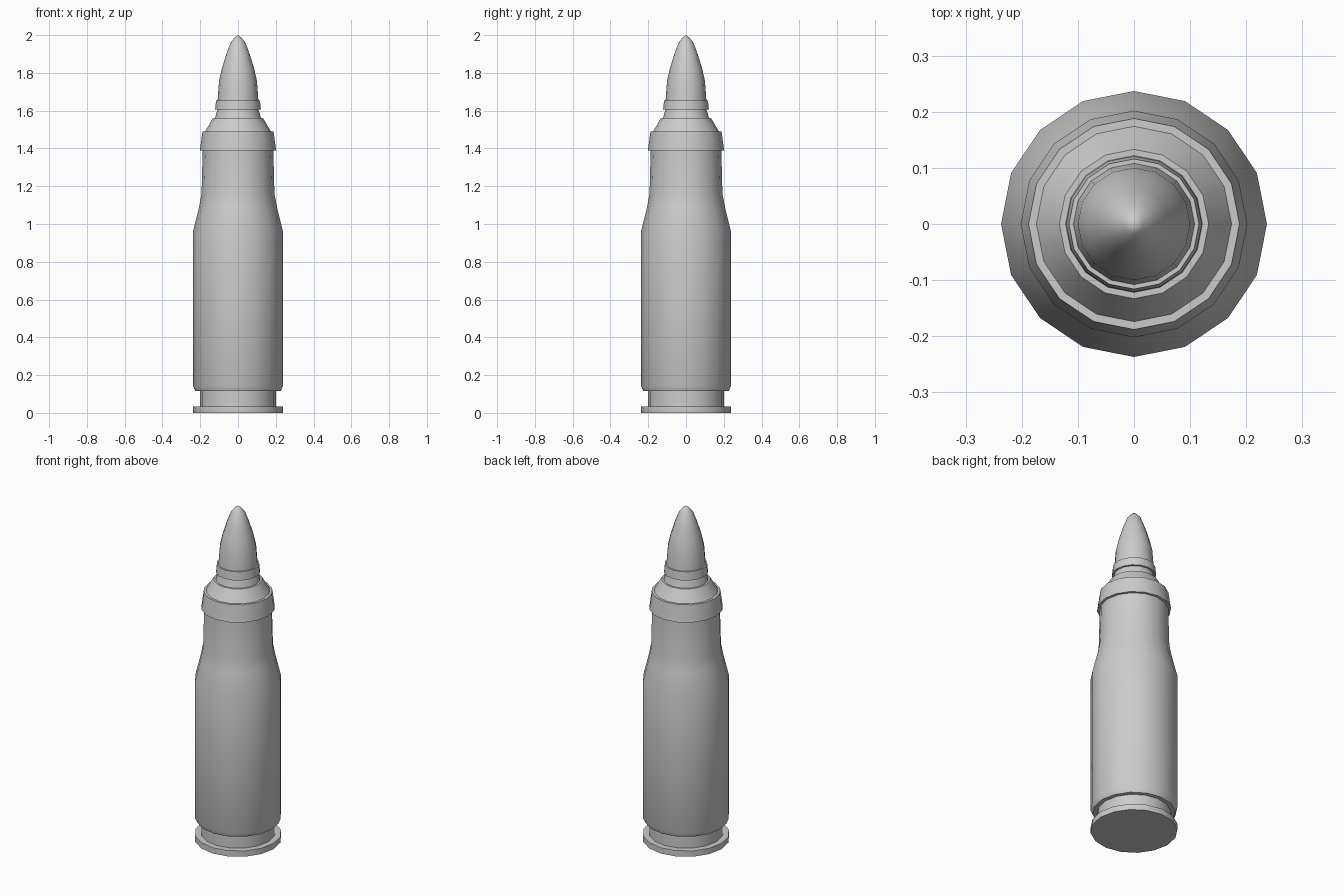
import bpy, bmesh, math

if "Cube" in bpy.data.objects:
    bpy.data.objects.remove(bpy.data.objects["Cube"])

SIDES = 16


def lathe(name, profile, smooth_angle=30):
    """Revolve (radius, z) points around z; radius 0 closes to a pole."""
    bm = bmesh.new()
    rings = []
    for r, z in profile:
        if r == 0:
            rings.append([bm.verts.new((0, 0, z))] * SIDES)
        else:
            rings.append([bm.verts.new((r * math.cos(2 * math.pi * i / SIDES),
                                        r * math.sin(2 * math.pi * i / SIDES), z))
                          for i in range(SIDES)])
    for a, b in zip(rings, rings[1:]):
        for i in range(SIDES):
            j = (i + 1) % SIDES
            bm.faces.new(dict.fromkeys((a[i], a[j], b[j], b[i])))
    bmesh.ops.recalc_face_normals(bm, faces=bm.faces)
    mesh = bpy.data.meshes.new(name)
    bm.to_mesh(mesh)
    bm.free()
    obj = bpy.data.objects.new(name, mesh)
    bpy.context.collection.objects.link(obj)
    bpy.ops.object.select_all(action='DESELECT')
    obj.select_set(True)
    bpy.context.view_layer.objects.active = obj
    bpy.ops.object.shade_smooth_by_angle(angle=math.radians(smooth_angle))
    return obj


# Casing: rim, extractor groove, body, shoulder, flared collar, sloped neck, crimp ring
lathe("casing", [
    (0, 0), (0.237, 0), (0.237, 0.035), (0.202, 0.035),
    (0.202, 0.115), (0.226, 0.115), (0.237, 0.14),
    (0.237, 0.965), (0.206, 1.09), (0.193, 1.16), (0.187, 1.39),
    (0.202, 1.39), (0.188, 1.49), (0.174, 1.49),
    (0.133, 1.56), (0.122, 1.56), (0.109, 1.605),
    (0.121, 1.605), (0.116, 1.655), (0.108, 1.655),
])

# Bullet tip
lathe("bullet", [
    (0.108, 1.655), (0.1, 1.76), (0.085, 1.825),
    (0.062, 1.9), (0.037, 1.965), (0.017, 1.987), (0, 2.0),
])
